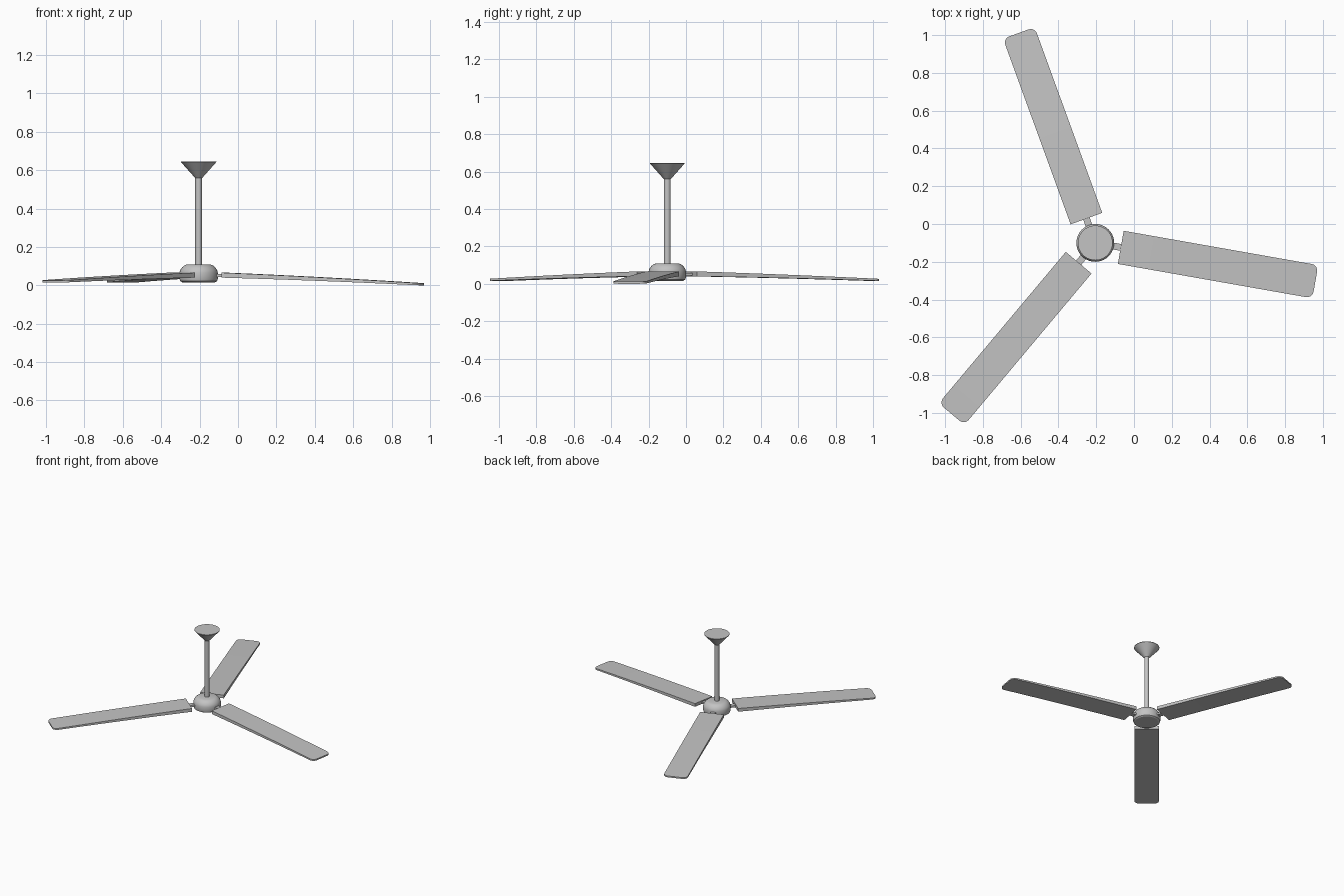
import bpy, bmesh, math
from mathutils import Matrix, Vector

cube = bpy.data.objects.get("Cube")
if cube:
    bpy.data.objects.remove(cube, do_unlink=True)

CENTRE = Vector((-0.205, -0.1, 0))

grey = bpy.data.materials.new("light_grey")
grey.use_nodes = True
grey.diffuse_color = (0.55, 0.55, 0.55, 1)
grey.node_tree.nodes["Principled BSDF"].inputs["Base Color"].default_value = (0.55, 0.55, 0.55, 1)


def finish(name, bm, turn=0.0, angle=30):
    bmesh.ops.recalc_face_normals(bm, faces=bm.faces)
    mesh = bpy.data.meshes.new(name)
    bm.to_mesh(mesh)
    bm.free()
    mesh.materials.append(grey)
    obj = bpy.data.objects.new(name, mesh)
    obj.matrix_world = Matrix.Translation(CENTRE) @ Matrix.Rotation(turn, 4, "Z")
    bpy.context.collection.objects.link(obj)
    bpy.ops.object.select_all(action="DESELECT")
    obj.select_set(True)
    bpy.context.view_layer.objects.active = obj
    bpy.ops.object.shade_smooth_by_angle(angle=math.radians(angle))
    return obj


def lathe(name, profile, sides=40):
    """Revolve (radius, height) points about the vertical axis and cap the ends."""
    bm = bmesh.new()
    rings = []
    for r, z in profile:
        rings.append([bm.verts.new((r * math.cos(a), r * math.sin(a), z))
                      for a in (2 * math.pi * i / sides for i in range(sides))])
    for low, high in zip(rings, rings[1:]):
        for i in range(sides):
            j = (i + 1) % sides
            bm.faces.new((low[i], low[j], high[j], high[i]))
    bm.faces.new(rings[0])
    bm.faces.new(rings[-1])
    return finish(name, bm)


def loft(name, sections, turn):
    """Join rectangular sections (x, half width, bottom, top) along x."""
    bm = bmesh.new()
    loops = [[bm.verts.new(p) for p in ((x, -w, lo), (x, w, lo), (x, w, hi), (x, -w, hi))]
             for x, w, lo, hi in sections]
    for a, b in zip(loops, loops[1:]):
        for i in range(4):
            j = (i + 1) % 4
            bm.faces.new((a[i], a[j], b[j], b[i]))
    bm.faces.new(loops[0])
    bm.faces.new(loops[-1])
    return finish(name, bm, turn, 20)


# Motor housing, down rod and ceiling canopy
lathe("motor_housing", [(0.086, 0.016), (0.096, 0.022), (0.1, 0.034), (0.1, 0.066),
                        (0.096, 0.08), (0.086, 0.094), (0.074, 0.104), (0.06, 0.109)])
lathe("down_rod", [(0.018, 0.1), (0.018, 0.57)], 24)
lathe("ceiling_canopy", [(0.019, 0.56), (0.092, 0.642), (0.092, 0.645)])

# Three drooping blades with rounded tips, each on a narrow bracket
ROOT, TIP, HALF, CORNER = 0.137, 1.183, 0.089, 0.035
for name, degrees, tip_top in (("left", -10, 0.011), ("back", 110, 0.026), ("front", 230, 0.026)):
    stations = [(ROOT + (TIP - CORNER - ROOT) * i / 8, HALF) for i in range(9)]
    for i in range(1, 6):
        a = math.radians(90 * i / 5)
        stations.append((TIP - CORNER + CORNER * math.sin(a), HALF - CORNER * (1 - math.cos(a))))
    sections = []
    for x, half in stations:
        t = (x - ROOT) / (TIP - ROOT)
        top = 0.066 + (tip_top - 0.066) * (0.8 * t + 0.2 * t * t)
        sections.append((x, half, top - 0.026 + 0.015 * t, top))
    turn = math.radians(degrees)
    loft(name + "_blade", sections, turn)
    loft(name + "_bracket", [(0.08, 0.018, 0.044, 0.058), (0.16, 0.018, 0.044, 0.058)], turn)
